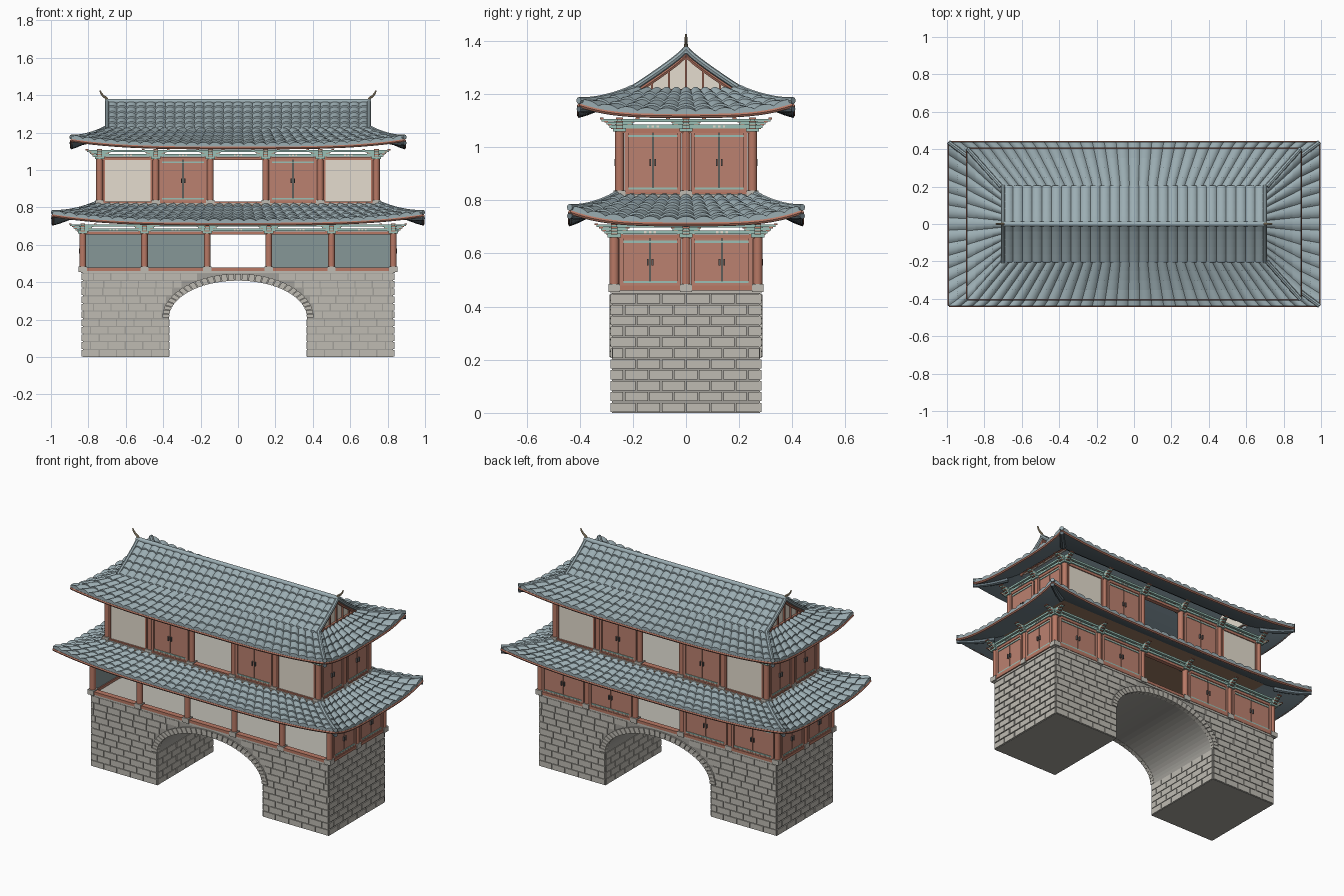
import bpy, bmesh, math
from mathutils import Vector, Matrix

if "Cube" in bpy.data.objects:
    bpy.data.objects.remove(bpy.data.objects["Cube"])

COL = dict(tile=(.33, .42, .45), slate=(.15, .2, .23), red=(.48, .19, .13), door=(.5, .22, .16),
           teal=(.33, .53, .47), cream=(.78, .72, .62), stone=(.52, .5, .45), mortar=(.36, .35, .32),
           brown=(.32, .19, .12), dark=(.12, .11, .11), gold=(.5, .4, .25), panel=(.24, .31, .31))
MATS, PARTS = {}, {}
for k, c in COL.items():
    MATS[k] = bpy.data.materials.new(k)
    MATS[k].diffuse_color = (*c, 1)


def part(name, mat):
    return PARTS.setdefault(name, (bmesh.new(), mat))[0]


def box(name, mat, c, s, rot=0.0):
    m = Matrix.Translation(c) @ Matrix.Rotation(rot, 4, 'Z') @ Matrix.Diagonal((*s, 1))
    bmesh.ops.create_cube(part(name, mat), size=1, matrix=m)


def prism(name, mat, pts, axis, a, b):
    """Extrude a 2D outline (horizontal, z) along y or x."""
    bm = part(name, mat)
    at = lambda p, d: (p[0], d, p[1]) if axis == 'y' else (d, p[0], p[1])
    f = bm.faces.new([bm.verts.new(at(p, a)) for p in pts])
    r = bmesh.ops.extrude_face_region(bm, geom=[f])
    vec = (0, b - a, 0) if axis == 'y' else (b - a, 0, 0)
    bmesh.ops.translate(bm, vec=vec, verts=[v for v in r['geom'] if isinstance(v, bmesh.types.BMVert)])
    bmesh.ops.recalc_face_normals(bm, faces=bm.faces)


def tube(name, mat, pts, r0, r1=None, n=8):
    bm, pts, rings = part(name, mat), [Vector(p) for p in pts], []
    r1 = r0 if r1 is None else r1
    for i, p in enumerate(pts):
        t = (pts[min(i + 1, len(pts) - 1)] - pts[max(i - 1, 0)]).normalized()
        q = t.to_track_quat('Z', 'Y')
        r = r0 + (r1 - r0) * i / (len(pts) - 1)
        rings.append([bm.verts.new(p + q @ Vector((r * math.cos(a), r * math.sin(a), 0)))
                      for a in [2 * math.pi * k / n for k in range(n)]])
    for A, B in zip(rings, rings[1:]):
        for k in range(n):
            bm.faces.new((A[k], A[(k + 1) % n], B[(k + 1) % n], B[k]))
    bm.faces.new(rings[0][::-1])
    bm.faces.new(rings[-1])


# ---- stone base with arched passage
SP = .21
arc = lambda a, rx, rz: (rx * math.cos(a), SP + rz * math.sin(a))
opening = [arc(math.pi * i / 32, .37, .2) for i in range(33)]
prism('gate_base', 'mortar', [(.83, 0), (.83, .45), (-.83, .45), (-.83, 0), (-.37, 0)]
      + opening[::-1] + [(.37, 0)], 'y', -.279, .279)
N = 33
for i in range(N):
    a, b = math.pi * (i + .06) / N, math.pi * (i + .94) / N
    q = [arc(a, .368, .198), arc(a, .405, .235), arc(b, .405, .235), arc(b, .368, .198)]
    for s in (-1, 1):
        prism('arch_stones', 'stone', q, 'y', s * .26, s * .288)

# ---- brick courses on every face
H = .45 / 11


def course(row, lo, hi, place, w=.093):
    x = lo - (w / 2 if row % 2 else 0)
    while x < hi - .004:
        a, b = max(x, lo), min(x + w, hi)
        if b - a > .012:
            place((a + b) / 2, b - a - .006)
        x += w


for r in range(11):
    z, h = (r + .5) * H, H - .006
    k = (r * H - SP) / .235
    lim = .37 if k < -.15 else .405 * math.sqrt(max(0, 1 - max(k, 0) ** 2))
    for s in (-1, 1):
        course(r, -.28, .28, lambda c, w: box('side_bricks', 'stone', (s * .83, c, z), (.012, w, h)))
        if (r + 1) * H < SP + .02:
            course(r, -.28, .28, lambda c, w: box('passage_bricks', 'stone', (s * .37, c, z), (.008, w, h)))
        for t in (-1, 1):
            course(r, lim, .834, lambda c, w: box('face_bricks', 'stone', (s * c, t * .279, z), (w, .01, h)))
box('base_top', 'stone', (0, 0, .456), (1.68, .57, .014))


# ---- timber storeys
def bay(kind, p, q, z0, z1, tag):
    """Fill the gap between two columns; local axes: t along the wall, o outward."""
    p, q = Vector(p), Vector(q)
    mid, d = (p + q) / 2, q - p
    ang, L = math.atan2(d.y, d.x), d.length

    def lb(name, mat, t, o, z, st, so, sz):
        c = Matrix.Rotation(ang, 2) @ Vector((t, -o))
        box(tag + name, mat, (mid.x + c.x, mid.y + c.y, z), (st, so, sz), ang)
    # rails and lintels
    lb('sill', 'red', 0, 0, z0 + .008, L, .035, .018)
    lb('lintel', 'red', 0, 0, z1 + .004, L, .026, .016)
    lb('painted_beam', 'teal', 0, .003, z1 + .02, L, .03, .014)
    lb('top_plate', 'teal', 0, .004, z1 + .043, L, .03, .012)
    for i in (-1, 0, 1):
        lb('beam_studs', 'cream', i * .018, .019, z1 + .02, .009, .004, .008)
    W, zc, h = L - .036, (z0 + z1) / 2 + .006, z1 - z0 - .014
    if kind == 'plaster':
        lb('plaster_panel', 'cream', 0, 0, zc, W, .014, h)
        for s in (-1, 1):
            lb('panel_frame', 'red', s * (W / 2 - .005), 0, zc, .01, .024, h)
    if kind == 'door':
        lb('door_backing', 'panel', 0, -.008, zc, W, .006, h)
        for s in (-1, 1):
            lb('door_leaf', 'door', s * W / 4, .002, zc, W / 2 - .004, .014, h)
            lb('door_stile', 'door', s * (W / 2 - .008), .008, zc, .016, .014, h)
            lb('door_handle', 'dark', s * .009, .013, zc, .006, .012, .026)
        for zz in (z0 + .03, z1 - .016):
            lb('door_rail', 'teal', 0, .008, zz, W, .01, .008)
        lb('door_kick', 'door', 0, .008, z0 + .02, W, .012, .012)


def storey(tag, xs, yd, z0, z1, front, back):
    pts = [(x, s * yd) for x in xs for s in (-1, 1)] + [(xs[0], 0), (xs[-1], 0)]
    for x, y in pts:
        tube(tag + 'column', 'red', [(x, y, z0), (x, y, z1 + .03)], .018, n=14)
        box(tag + 'column_foot', 'stone', (x, y, z0 + .008), (.044, .044, .03))
        box(tag + 'bracket_block', 'teal', (x, y, z1 + .008), (.05, .05, .014))
        for i, (l, w) in enumerate(((.05, .024), (.075, .026), (.1, .024), (.135, .02))):
            z = z1 + .008 + i * .012
            box(tag + 'bracket_arm', 'teal', (x, y, z), (l, w, .010))
            box(tag + 'bracket_arm', 'teal', (x, y, z), (w, l, .010))
            for s in (-1, 1):
                box(tag + 'bracket_tip', 'red', (x + s * l / 2, y, z + .006), (.014, .026, .006))
                box(tag + 'bracket_tip', 'red', (x, y + s * l / 2, z + .006), (.026, .014, .006))
    for i in range(5):
        bay(front[i], (xs[i], -yd), (xs[i + 1], -yd), z0, z1, tag)
        bay(back[i], (xs[i + 1], yd), (xs[i], yd), z0, z1, tag)
    for a, b in ((-yd, 0), (0, yd)):
        bay('door', (xs[-1], a), (xs[-1], b), z0, z1, tag)
        bay('door', (xs[0], b), (xs[0], a), z0, z1, tag)


UP = ['plaster', 'door', 'open', 'door', 'plaster']
storey('lower_', [-.83, -.5, -.165, .165, .5, .83], .27, .462, .66, ['open'] * 5,
       ['door', 'door', 'open', 'door', 'door'])
storey('upper_', [-.74, -.44, -.148, .148, .44, .74], .25, .815, 1.058, UP, UP)
box('upper_floor', 'brown', (0, 0, .803), (1.54, .56, .022))


# ---- tiled roofs
def sheet(name, mat, rows, up):
    bm = part(name, mat)
    rows = [[bm.verts.new(p) for p in r] for r in rows]
    for A, B in zip(rows, rows[1:]):
        for i in range(len(A) - 1):
            f = bm.faces.new((A[i], A[i + 1], B[i + 1], B[i]))
            f.normal_update()
            if f.normal.z * up < 0:
                f.normal_flip()


def tiles(name, P, cols, rows, amp=.012, seg=6):
    n = cols * seg
    up = lambda i, v, dz: P(2 * i / n - 1, v) + Vector((0, 0, dz))
    wave = [amp * math.sin(math.pi * (i % seg) / seg) ** .7 for i in range(n + 1)]
    out = []
    for r in range(rows):
        out.append([up(i, r / rows, -.004) for i in range(n + 1)])
        out.append([up(i, r / rows, .008 + wave[i]) for i in range(n + 1)])
        out.append([up(i, (r + 1) / rows, wave[i]) for i in range(n + 1)])
    sheet(name, 'tile', out, 1)


def skirt(tag, ex, ey, ze, ix, iy, zi, lift, nx, ny, rows):
    for side in range(4):
        s = 1 if side < 2 else -1

        def P(u, v, along=side % 2):
            x, y = ex + (ix - ex) * v, ey + (iy - ey) * v
            z = ze + (zi - ze) * v ** 1.2 + lift * abs(u) ** 3.5 * (1 - v) ** 1.6
            return Vector((s * x, u * y, z)) if along else Vector((u * x, -s * y, z))
        tiles(tag + 'roof_tiles', P, ny if side % 2 else nx, rows)
        U = [i / 16 - 1 for i in range(33)]
        low = lambda u, v, d: P(u, v) - Vector((0, 0, d))
        sheet(tag + 'soffit', 'slate', [[low(u, v / 6, .018) for u in U] for v in range(7)], -1)
        tube(tag + 'eave_board', 'red', [low(u, .012, .01) for u in U], .008, n=6)
        # hip ridge and the beam under it
        hip = [P(1, v / 8) for v in range(-0, 9)]
        tube(tag + 'hip_ridge', 'tile', [p + Vector((0, 0, .008)) for p in hip], .013)
        tube(tag + 'hip_beam', 'slate', [p - Vector((0, 0, .024)) for p in hip[:7]], .012, .018)


skirt('lower_', .992, .438, .72, .755, .262, .815, .046, 31, 13, 5)
skirt('upper_', .892, .404, 1.128, .71, .2, 1.215, .04, 29, 11, 4)
box('lower_roof_flashing', 'stone', (0, 0, .815), (1.535, .55, .016))

# ---- gabled top
gz = lambda y: 1.362 - .15 * (abs(y) / .205) ** .88
for s in (-1, 1):
    G = lambda u, v: Vector((u * .7, s * .205 * (1 - v), gz(.205 * (1 - v))))
    tiles('gable_tiles', G, 27, 5)
    sheet('gable_underside', 'slate', [[G(u, v / 4) - Vector((0, 0, .012)) for u in (-1, 1)]
                                       for v in range(5)], -1)
    for e in (-1, 1):
        rake = [G(e, v / 8) for v in range(9)]
        tube('verge_ridge', 'tile', [p + Vector((0, 0, .006)) for p in rake], .012)
        tube('rake_board', 'red', [p - Vector((e * .006, 0, .016)) for p in rake], .009, n=6)
ys = [-.19 + .38 * i / 12 for i in range(13)]
for e in (-1, 1):
    prism('gable_wall', 'cream', [(-.19, 1.2)] + [(y, gz(y) - .012) for y in ys] + [(.19, 1.2)],
          'x', e * .675, e * .685)
    for i in range(-2, 3):
        top = gz(i * .064) - .012
        box('gable_batten', 'red', (e * .688, i * .064, (top + 1.2) / 2), (.012, .009, top - 1.2))
    box('gable_sill', 'red', (e * .69, 0, 1.212), (.016, .39, .014))
    # horn finial on each ridge end
    tube('ridge_finial', 'gold', [(e * x, 0, z) for x, z in
         ((.695, 1.368), (.705, 1.385), (.72, 1.395), (.732, 1.41), (.738, 1.425))], .008, .004)
tube('main_ridge', 'tile', [(-.71, 0, 1.366), (.71, 0, 1.366)], .014, n=10)

# ---- turn every collected part into an object
for name, (bm, mat) in PARTS.items():
    me = bpy.data.meshes.new(name)
    bm.to_mesh(me)
    bm.free()
    me.materials.append(MATS[mat])
    ob = bpy.data.objects.new(name, me)
    bpy.context.collection.objects.link(ob)
    if any(k in name for k in ('tiles', 'column', 'ridge', 'soffit', 'finial', 'beam')):
        bpy.context.view_layer.objects.active = ob
        bpy.ops.object.select_all(action='DESELECT')
        ob.select_set(True)
        bpy.ops.object.shade_smooth_by_angle(angle=math.radians(40))

for m in bpy.data.materials:
    if m.users and not m.is_grease_pencil:
        m.use_nodes = True
        m.node_tree.nodes["Principled BSDF"].inputs["Base Color"].default_value = m.diffuse_color
